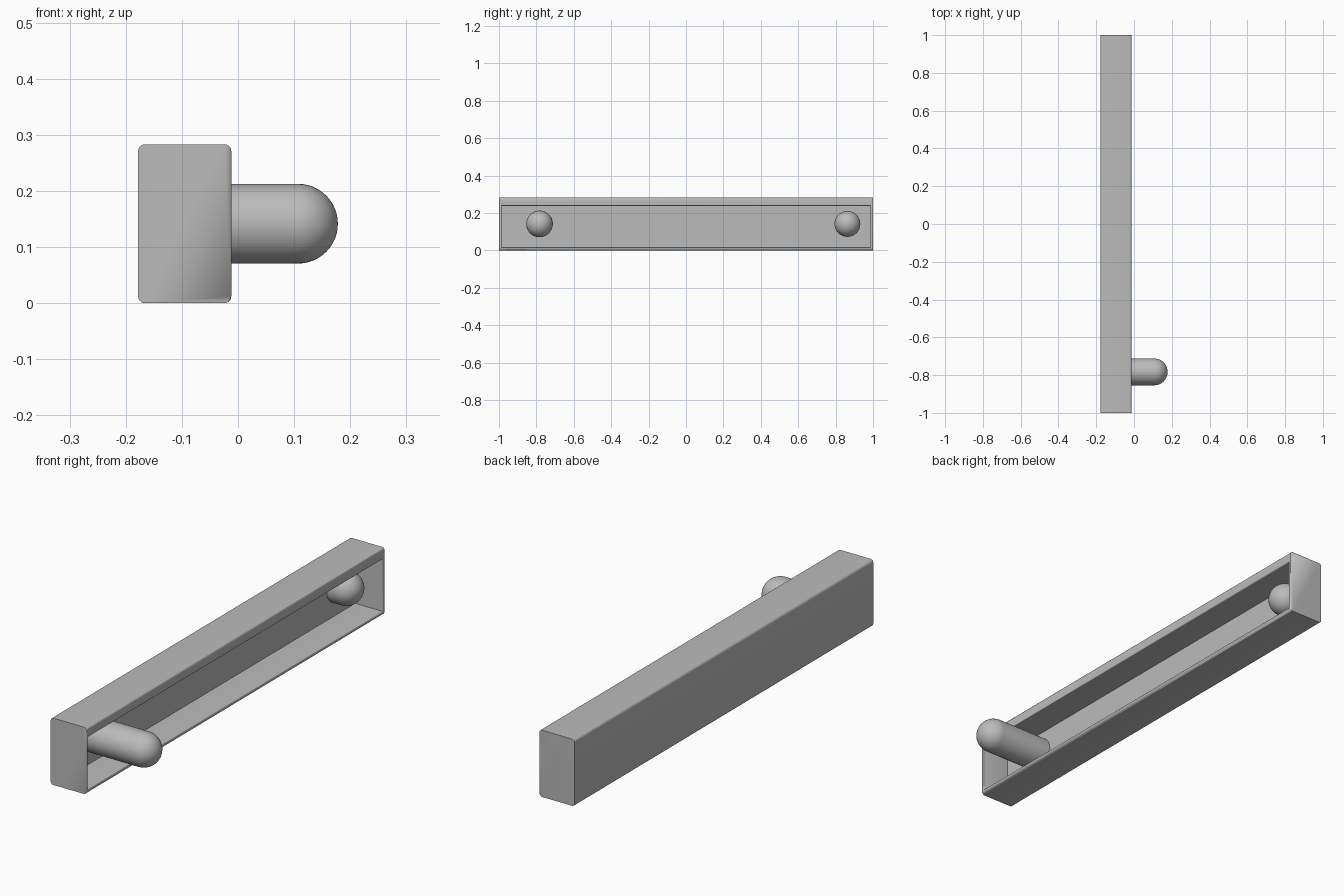
import bpy, bmesh, math
from mathutils import Matrix, Vector

cube = bpy.data.objects.get("Cube")
if cube:
    bpy.data.objects.remove(cube, do_unlink=True)

grey = bpy.data.materials.new("plain grey")
grey.use_nodes = True
colour = (0.5, 0.5, 0.5, 1)
grey.diffuse_color = colour
grey.node_tree.nodes["Principled BSDF"].inputs["Base Color"].default_value = colour

BACK, FRONT, HEIGHT = -0.178, -0.012, 0.283   # housing extents
FLOOR = -0.14                                 # inner back wall
MID_Z = HEIGHT / 2


def finish(name, bm):
    bmesh.ops.recalc_face_normals(bm, faces=bm.faces)
    mesh = bpy.data.meshes.new(name)
    bm.to_mesh(mesh)
    bm.free()
    mesh.materials.append(grey)
    obj = bpy.data.objects.new(name, mesh)
    bpy.context.collection.objects.link(obj)
    bpy.ops.object.select_all(action='DESELECT')
    obj.select_set(True)
    bpy.context.view_layer.objects.active = obj
    bpy.ops.object.shade_smooth_by_angle(angle=math.radians(35))
    return obj


def make_housing():
    bm = bmesh.new()
    bmesh.ops.create_cube(bm, size=1)
    bmesh.ops.scale(bm, vec=(FRONT - BACK, 2, HEIGHT), verts=bm.verts)
    bmesh.ops.translate(bm, vec=((FRONT + BACK) / 2, 0, MID_Z), verts=bm.verts)
    long_edges = [e for e in bm.edges
                  if abs(e.verts[0].co.y - e.verts[1].co.y) > 1]

    # Inset the open side, with a thicker top lip, then sink the cavity
    opening = max(bm.faces, key=lambda f: f.calc_center_median().x)
    bmesh.ops.inset_region(bm, faces=[opening], thickness=0.02)
    for v in opening.verts:
        v.co.z = 0.238 if v.co.z > MID_Z else 0.018
    rim = list(opening.edges)
    sunk = bmesh.ops.extrude_face_region(bm, geom=[opening])["geom"]
    for v in sunk:
        if isinstance(v, bmesh.types.BMVert):
            v.co.x = FLOOR
    if opening.is_valid:
        bmesh.ops.delete(bm, geom=[opening], context='FACES_ONLY')

    # Round the long outer edges and soften the rim
    bmesh.ops.bevel(bm, geom=[e for e in rim if e.is_valid], offset=0.005,
                    segments=3, profile=0.5, affect='EDGES')
    bmesh.ops.bevel(bm, geom=[e for e in long_edges if e.is_valid], offset=0.012,
                    segments=5, profile=0.5, affect='EDGES')
    return finish("housing", bm)


def make_peg(name, y, tip, radius):
    # Half profile of a round-nosed rod, spun about its axis
    bm = bmesh.new()
    dome = tip - radius
    points = [(FLOOR - 0.01, 0), (FLOOR - 0.01, radius)]
    steps = 12
    for i in range(steps + 1):
        a = math.pi / 2 * i / steps
        points.append((dome + radius * math.sin(a), radius * math.cos(a)))
    verts = [bm.verts.new((x, y, MID_Z + r)) for x, r in points]
    edges = [bm.edges.new(pair) for pair in zip(verts, verts[1:])]
    bmesh.ops.spin(bm, geom=verts + edges, cent=(0, y, MID_Z), axis=(1, 0, 0),
                   angle=math.tau, steps=48)
    bmesh.ops.remove_doubles(bm, verts=bm.verts, dist=0.0001)
    return finish(name, bm)


make_housing()
make_peg("long_peg", -0.783, 0.178, 0.071)
make_peg("short_peg", 0.863, -0.027, 0.069)
